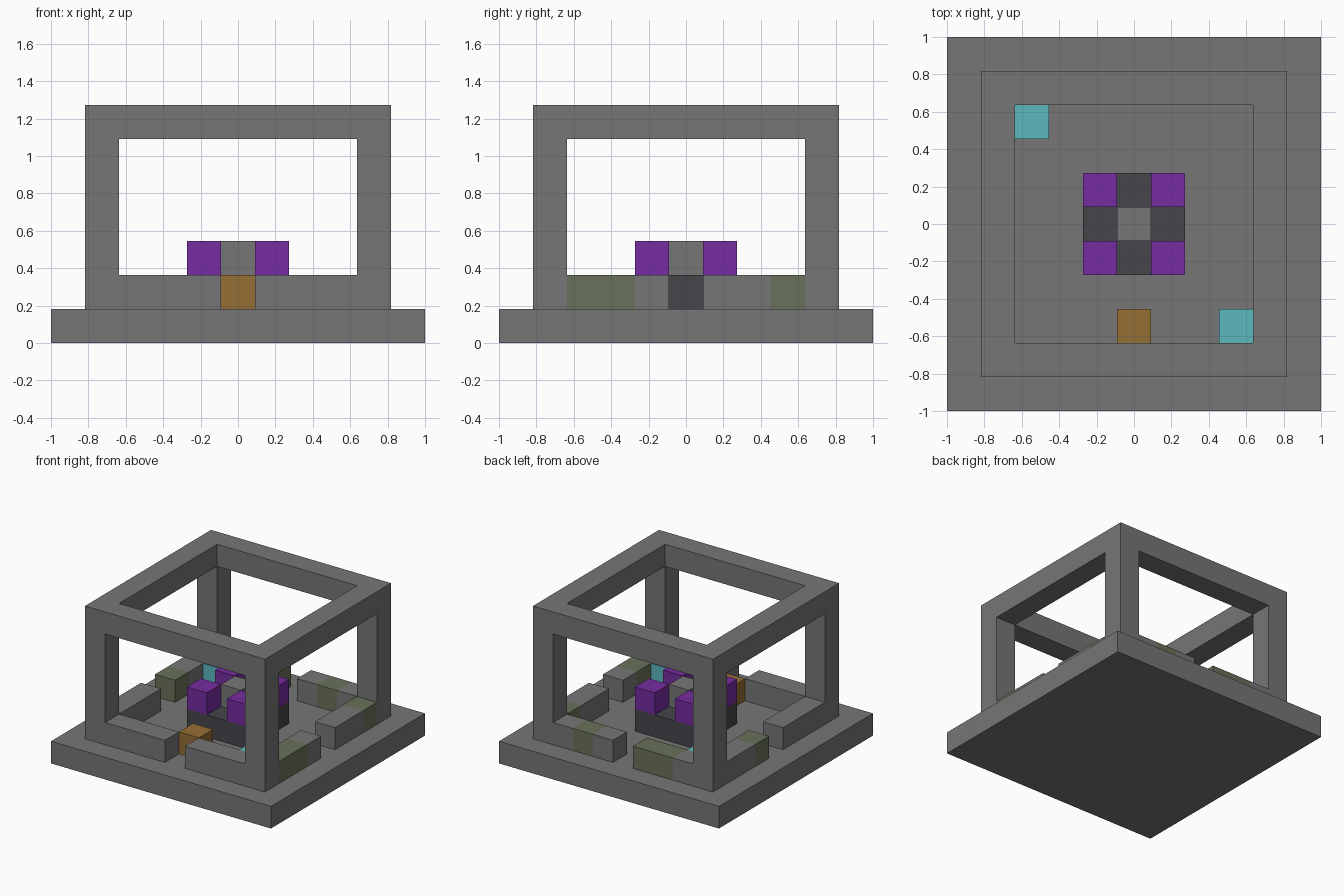
import bpy
import bmesh
from mathutils import Matrix, Vector

default = bpy.data.objects.get("Cube")
if default:
    bpy.data.objects.remove(default, do_unlink=True)

U = 2 / 11  # edge of one building block


def material(name, rgb):
    """Flat material from display (sRGB) values, stored as linear."""
    linear = [((c / 255 + 0.055) / 1.055) ** 2.4 for c in rgb] + [1]
    mat = bpy.data.materials.new(name)
    mat.use_nodes = True
    mat.diffuse_color = linear
    mat.node_tree.nodes["Principled BSDF"].inputs["Base Color"].default_value = linear
    return mat


stone = material("grey stone", (118, 118, 118))
mossy = material("mossy stone", (105, 113, 90))
dark = material("dark stone", (70, 69, 75))
purple = material("purple", (118, 44, 160))
cyan = material("cyan", (92, 184, 191))
wood = material("brown wood", (149, 110, 53))


def block(name, mat, x, y, z):
    """Box covering inclusive block ranges; a single number means one block."""
    spans = [(r, r) if isinstance(r, int) else r for r in (x, y, z)]
    size = Vector([b - a + 1 for a, b in spans]) * U
    centre = Vector([(a + b) / 2 for a, b in spans]) * U
    centre.z += U / 2
    bm = bmesh.new()
    bmesh.ops.create_cube(bm, size=1, matrix=Matrix.Translation(centre) @ Matrix.Diagonal(size).to_4x4())
    mesh = bpy.data.meshes.new(name)
    bm.to_mesh(mesh)
    bm.free()
    mesh.materials.append(mat)
    obj = bpy.data.objects.new(name, mesh)
    bpy.context.collection.objects.link(obj)
    return obj


# Floor slab
block("floor", stone, (-5, 5), (-5, 5), 0)

# Open cage: corner pillars and a square ring of beams
for sx in (-4, 4):
    for sy in (-4, 4):
        block("pillar", stone, sx, sy, (1, 5))
for s in (-4, 4):
    block("top_beam_across", stone, (-4, 4), s, 6)
    block("top_beam_side", stone, s, (-3, 3), 6)

# Low walls with a doorway in the middle of each side; mossy runs are inset
front_wall = [((-3, -1), stone), ((1, 3), stone)]
back_wall = [(-3, stone), ((-2, -1), mossy), (1, stone), (2, mossy), (3, stone)]
left_wall = [((-3, -2), mossy), (-1, stone), ((1, 2), stone), (3, mossy)]
right_wall = [((-3, -1), stone), (1, mossy), ((2, 3), stone)]

for run, mat in front_wall:
    block("front_wall", mat, run, -4, 1)
for run, mat in back_wall:
    block("back_wall", mat, run, 4, 1)
for run, mat in left_wall:
    block("left_wall", mat, 4, run, 1)
for run, mat in right_wall:
    block("right_wall", mat, -4, run, 1)

# Central altar: dark plinth, purple corners, stone middle
block("altar_plinth", dark, (-1, 1), (-1, 1), 1)
block("altar_centre", stone, 0, 0, 2)
for sx in (-1, 1):
    for sy in (-1, 1):
        block("altar_corner", purple, sx, sy, 2)

# Loose blocks on the floor
block("wooden_chest", wood, 0, -3, 1)
block("cyan_block_front", cyan, 3, -3, 1)
block("cyan_block_back", cyan, -3, 3, 1)
